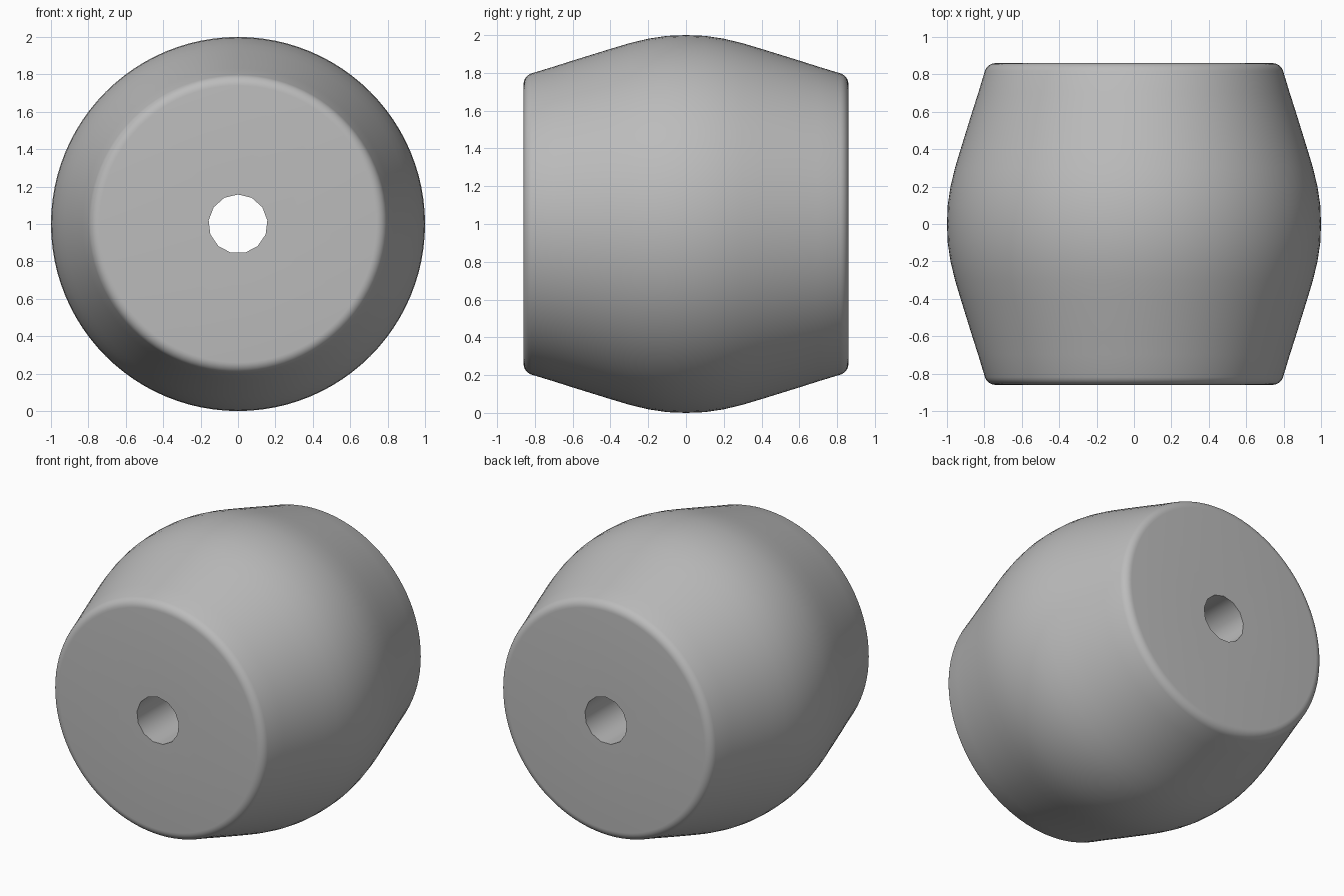
import bpy, bmesh, math

default = bpy.data.objects.get("Cube")
if default:
    bpy.data.objects.remove(default, do_unlink=True)

HALF = 0.86      # half length along y
FILLET = 0.06    # rounded rim
HOLE_R = 0.158

# Plain grey material
grey = bpy.data.materials.new("plain grey")
grey.use_nodes = True
colour = (0.5, 0.5, 0.5, 1)
grey.diffuse_color = colour
grey.node_tree.nodes["Principled BSDF"].inputs["Base Color"].default_value = colour


def ring(bm, radius, y, sides, turn=0.0):
    return [bm.verts.new((radius * math.cos(turn + math.tau * i / sides), y,
                          1 + radius * math.sin(turn + math.tau * i / sides)))
            for i in range(sides)]


def tube(bm, rings):
    for a, b in zip(rings, rings[1:]):
        n = len(a)
        for i in range(n):
            j = (i + 1) % n
            bm.faces.new((a[i], a[j], b[j], b[i]))


# Half profile (y, radius): bulging side, then rounded rim
half = [(0, 1), (0.1, 0.996), (0.2, 0.981), (0.3, 0.957), (0.4, 0.927),
        (0.5, 0.896), (0.6, 0.865), (0.7, 0.833)]
for k in range(7):
    a = math.radians(18 + 72 * k / 6)
    half.append((HALF - FILLET + FILLET * math.sin(a), 0.74 + FILLET * math.cos(a)))
profile = [(-y, r) for y, r in reversed(half[1:])] + half

# Barrel body with a bore straight through
bm = bmesh.new()
shell = [ring(bm, r, y, 96) for y, r in profile]
bore = [ring(bm, HOLE_R, y, 13, 0.12) for y in (-HALF, HALF)]
tube(bm, shell)
tube(bm, bore)

# Flat end faces between rim and bore
for outer, inner in ((shell[0], bore[0]), (shell[-1], bore[-1])):
    edges = [bm.edges.get((loop[i - 1], loop[i]))
             for loop in (outer, inner) for i in range(len(loop))]
    bmesh.ops.triangle_fill(bm, edges=edges, use_beauty=True)
bmesh.ops.recalc_face_normals(bm, faces=bm.faces)

mesh = bpy.data.meshes.new("barrel_bead")
bm.to_mesh(mesh)
bm.free()
mesh.materials.append(grey)
bead = bpy.data.objects.new("barrel_bead", mesh)
bpy.context.collection.objects.link(bead)

bpy.ops.object.select_all(action="DESELECT")
bead.select_set(True)
bpy.context.view_layer.objects.active = bead
bpy.ops.object.shade_smooth_by_angle(angle=math.radians(35))
